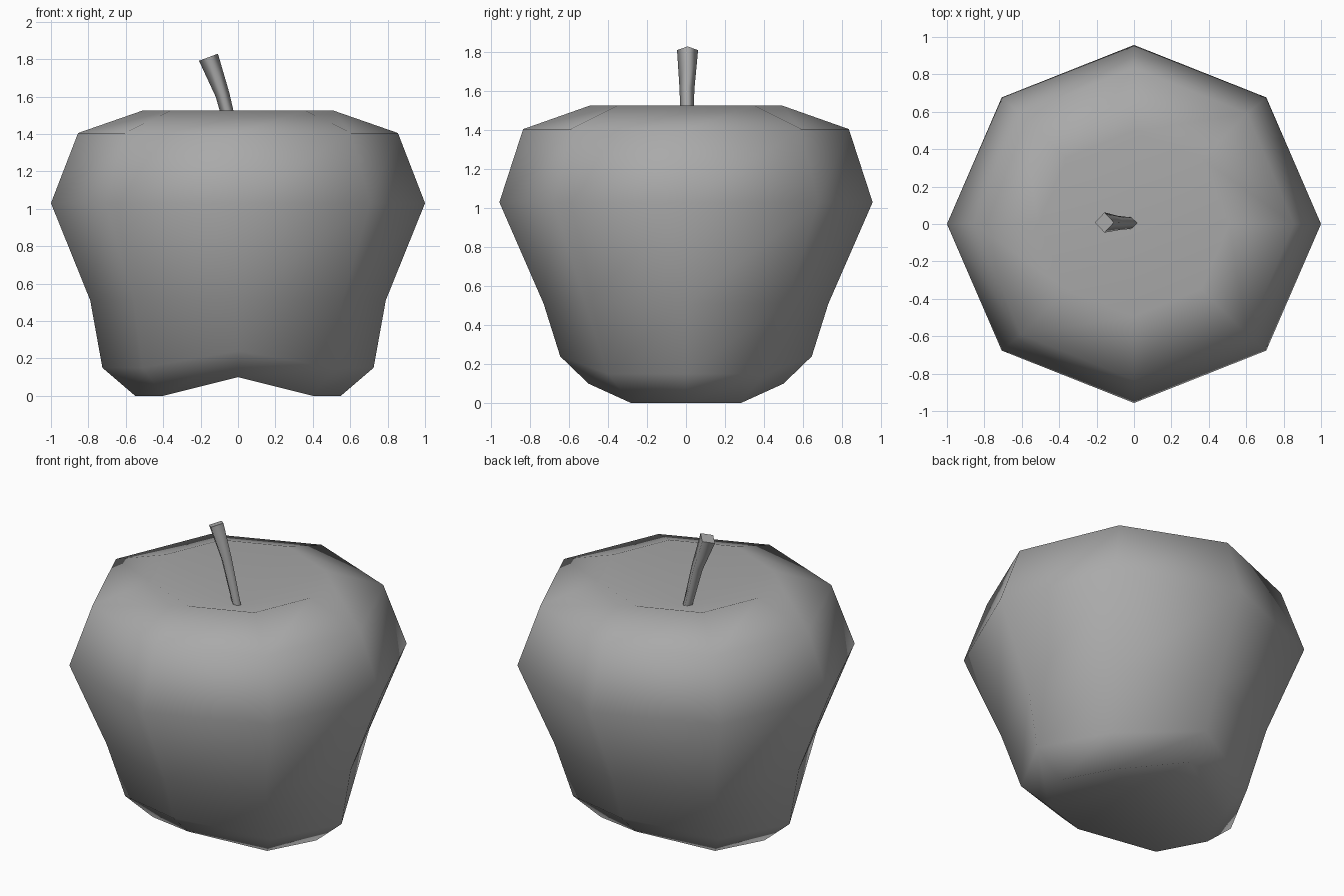
import bpy, bmesh, math
from mathutils import Vector

cube = bpy.data.objects.get("Cube")
if cube:
    bpy.data.objects.remove(cube, do_unlink=True)

grey = bpy.data.materials.new("plain_grey")
grey.use_nodes = True
colour = (0.4, 0.4, 0.4, 1)
grey.diffuse_color = colour
grey.node_tree.nodes["Principled BSDF"].inputs["Base Color"].default_value = colour


def finish(bm, name):
    bmesh.ops.recalc_face_normals(bm, faces=bm.faces)
    mesh = bpy.data.meshes.new(name)
    bm.to_mesh(mesh)
    bm.free()
    mesh.materials.append(grey)
    obj = bpy.data.objects.new(name, mesh)
    bpy.context.collection.objects.link(obj)
    return obj


def bridge(bm, a, b):
    n = len(a)
    for i in range(n):
        j = (i + 1) % n
        bm.faces.new((a[i], a[j], b[j], b[i]))


def fan(bm, ring, centre):
    tip = bm.verts.new(centre)
    for i in range(len(ring)):
        bm.faces.new((ring[i], ring[(i + 1) % len(ring)], tip))


def octagon(bm, side, corner, front):
    """Eight points mirrored from a side, a corner and a front point."""
    (sx, sz), (cx, cy, cz), (fy, fz) = side, corner, front
    pts = [(sx, 0, sz), (cx, cy, cz), (0, fy, fz), (-cx, cy, cz),
           (-sx, 0, sz), (-cx, -cy, cz), (0, -fy, fz), (cx, -cy, cz)]
    return [bm.verts.new(p) for p in pts]


def even(rx, ry, z):
    k = math.sqrt(0.5)
    return (rx, z), (rx * k, ry * k, z), (ry, z)


# Fruit body: stacked eight-sided rings, hollowed at top and bottom
bm = bmesh.new()
levels = [
    ((0.55, 0.0), (0.40, 0.28, 0.0), (0.50, 0.10)),
    ((0.725, 0.15), (0.51, 0.40, 0.15), (0.645, 0.24)),
    even(0.79, 0.73, 0.51),
    even(1.0, 0.957, 1.03),
    even(0.855, 0.835, 1.405),
    even(0.51, 0.495, 1.525),
]
rings = [octagon(bm, *level) for level in levels]
for low, high in zip(rings, rings[1:]):
    bridge(bm, low, high)
fan(bm, rings[0], (0, 0, 0.15))
fan(bm, rings[-1], (0, 0, 1.34))
for f in bm.faces:
    f.smooth = True
finish(bm, "fruit_body")

# Stem: bent, flaring four-sided tube
bm = bmesh.new()
path = [(Vector((-0.01, 0.005, 1.33)), 0.03),
        (Vector((-0.083, 0.005, 1.61)), 0.038),
        (Vector((-0.158, 0.008, 1.81)), 0.054)]
rings = []
for i, (p, r) in enumerate(path):
    ahead, behind = path[min(i + 1, 2)][0], path[max(i - 1, 0)][0]
    along = (ahead - behind).normalized()
    across = Vector((0, 1, 0))
    out = across.cross(along).normalized()
    rings.append([bm.verts.new(p + r * (out * math.cos(a) + across * math.sin(a)))
                  for a in (math.tau * k / 4 for k in range(4))])
for low, high in zip(rings, rings[1:]):
    bridge(bm, low, high)
for f in bm.faces:
    f.smooth = True
for ring in (rings[0], rings[-1]):
    cap = bm.faces.new(ring)
    for e in cap.edges:
        e.smooth = False
finish(bm, "stem")
